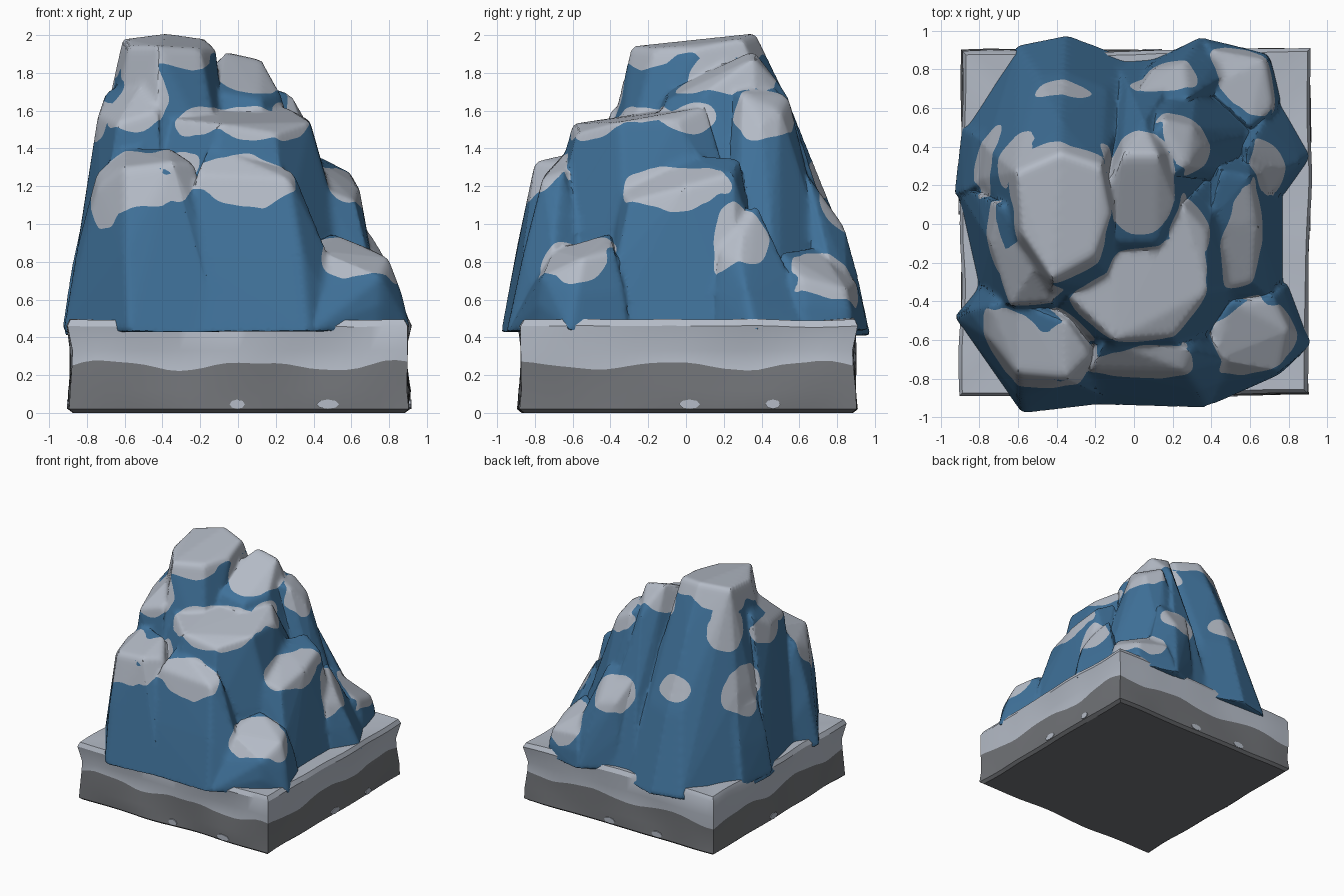
import bpy, bmesh, math
from mathutils import Vector, noise

if "Cube" in bpy.data.objects:
    bpy.data.objects.remove(bpy.data.objects["Cube"])


def material(name, rgb):
    m = bpy.data.materials.new(name)
    m.diffuse_color = (*rgb, 1)
    m.use_nodes = True
    m.node_tree.nodes["Principled BSDF"].inputs["Base Color"].default_value = m.diffuse_color
    return m


BLUE = material("blue rock", (0.05, 0.165, 0.32))
SNOW = material("pale snow", (0.46, 0.50, 0.57))
GREY = material("grey stone", (0.165, 0.172, 0.185))

scene_col = bpy.context.scene.collection
rocks = bpy.data.collections.new("rock helpers")
scene_col.children.link(rocks)


def make_object(name, bm, mats, col=scene_col):
    me = bpy.data.meshes.new(name)
    bm.to_mesh(me)
    bm.free()
    for m in mats:
        me.materials.append(m)
    ob = bpy.data.objects.new(name, me)
    col.objects.link(ob)
    return ob


def smooth(ob, deg=30):
    bpy.ops.object.select_all(action='DESELECT')
    ob.select_set(True)
    bpy.context.view_layer.objects.active = ob
    bpy.ops.object.shade_smooth_by_angle(angle=math.radians(deg))


def column(name, top, foot):
    """Convex rock buttress: tilted top, wide foot, slightly bulging waist."""
    z0 = 0.41 + 0.003 * len(rocks.objects)
    pts = [Vector(p) for p in top]
    feet = [Vector((x, y, z0)) for x, y in foot]
    mid = []
    for f in feet:
        t = min(top, key=lambda p: (p[0] - f.x) ** 2 + (p[1] - f.y) ** 2)
        mid.append(f.lerp(Vector(t), 0.5))
    c = sum(mid, Vector()) / len(mid)
    for m in mid:
        m.x += (m.x - c.x) * 0.06
        m.y += (m.y - c.y) * 0.06
    bm = bmesh.new()
    for p in pts + mid + feet:
        bm.verts.new(p)
    bmesh.ops.convex_hull(bm, input=bm.verts[:])
    loose = [v for v in bm.verts if not v.link_faces]
    bmesh.ops.delete(bm, geom=loose, context='VERTS')
    bmesh.ops.recalc_face_normals(bm, faces=bm.faces[:])
    ob = make_object(name, bm, [BLUE], rocks)
    ob.hide_render = True


# Rock buttresses, from the summit outwards
column("summit", [(-.61, .27, 1.98), (-.58, -.05, 1.94), (-.42, -.29, 1.94), (-.2, -.17, 1.93), (-.12, .05, 1.93),
                  (-.17, .3, 1.98), (-.38, .37, 2.01), (-.38, .53, 1.68)],
       [(-.35, .98), (-.6, .93), (-.88, .5), (-.92, .2), (-.78, -.2), (-.45, -.58), (.05, -.5), (.06, .82)])
column("left_shoulder", [(-.7, .1, 1.7), (-.74, -.1, 1.58), (-.64, -.42, 1.53), (-.42, -.4, 1.6),
                         (-.5, -.2, 1.76), (-.5, .1, 1.78)],
       [(-.92, .19), (-.8, -.35), (-.4, -.5), (-.4, .2)])
column("second_peak", [(-.1, -.1, 1.7), (.12, -.1, 1.66), (.22, .1, 1.7), (.12, .36, 1.88),
                       (-.06, .36, 1.92), (-.2, .1, 1.8), (.05, .53, 1.7)],
       [(-.1, -.6), (.4, -.5), (.6, .4), (.3, .88), (-.1, .85)])
column("back_shoulder", [(.2, .25, 1.7), (.28, .3, 1.69), (.36, .4, 1.55), (.3, .5, 1.6),
                         (.15, .54, 1.68), (.05, .4, 1.75)],
       [(.7, .2), (.72, .5), (.35, .85), (0, .8), (.1, .2)])
column("front_terrace", [(-.36, -.35, 1.56), (-.1, -.6, 1.53), (.2, -.58, 1.48), (.38, -.35, 1.54),
                         (.38, -.05, 1.55), (.25, .1, 1.62), (-.1, 0, 1.62)],
       [(-.5, -.7), (-.1, -.85), (.3, -.8), (.65, -.3), (.6, .4), (-.2, .1)])
column("right_ledge", [(.45, .28, 1.35), (.6, .25, 1.27), (.64, 0, 1.2), (.62, -.3, 1.12),
                       (.42, -.35, 1.2), (.38, 0, 1.36)],
       [(.78, .25), (.76, 0), (.78, -.4), (.3, -.5), (.3, .4), (.6, .45)])
column("front_left_ledge", [(-.75, -.42, 1.27), (-.74, -.6, 1.2), (-.6, -.78, 1.3), (-.35, -.8, 1.33),
                            (-.23, -.68, 1.32), (-.35, -.5, 1.4), (-.6, -.4, 1.4)],
       [(-.93, -.48), (-.58, -.98), (-.1, -.92), (-.1, -.3), (-.7, -.2)])
column("front_ledge", [(-.22, -.75, 1.26), (.27, -.76, 1.24), (.3, -.66, 1.27), (.1, -.55, 1.35), (-.15, -.6, 1.42)],
       [(-.3, -.93), (-.1, -.925), (.38, -.95), (.6, -.75), (.4, -.4), (-.3, -.4)])
column("low_front_right", [(.4, -.55, .9), (.42, -.7, .86), (.76, -.76, .72), (.8, -.55, .82),
                           (.72, -.38, .86), (.5, -.4, .95)],
       [(.39, -.94), (.74, -.77), (.92, -.62), (.8, -.3), (.3, -.3)])
column("low_back_right", [(.4, .9, .7), (.68, .85, .65), (.72, .6, .72), (.6, .5, .85), (.38, .7, .88)],
       [(.36, .96), (.7, .88), (.76, .65), (.6, .35), (.2, .7)])
column("right_spur", [(.58, .38, 1.1), (.7, .3, .95), (.78, .28, .82), (.72, .18, .85), (.58, .2, 1.05)],
       [(.93, .36), (.78, .15), (.5, .1), (.5, .5), (.75, .66)])
column("back_ledge", [(.02, .68, 1.2), (.1, .8, 1.02), (.26, .84, .98), (.28, .65, 1.25), (.15, .6, 1.3)],
       [(.35, .97), (.08, .84), (-.1, .6), (.45, .5), (.6, .85)])
column("left_spur", [(-.82, .2, 1.05), (-.78, .42, 1.05), (-.65, .48, 1.3), (-.64, .15, 1.35)],
       [(-.93, .15), (-.89, .5), (-.5, .7), (-.5, 0)])

# Unite the buttresses into one mountain
parts = list(rocks.objects)
body = parts[0]
rocks.objects.unlink(body)
scene_col.objects.link(body)
mod = body.modifiers.new("unite", 'BOOLEAN')
mod.operation = 'UNION'
mod.operand_type = 'COLLECTION'
mod.collection = rocks
mod.solver = 'EXACT'
deps = bpy.context.evaluated_depsgraph_get()
united = bpy.data.meshes.new_from_object(body.evaluated_get(deps))
bm = bmesh.new()
bm.from_mesh(united)
for ob in parts:
    bpy.data.objects.remove(ob)
bpy.data.collections.remove(rocks)

# Split into small faces and soften the creases
bmesh.ops.remove_doubles(bm, verts=bm.verts[:], dist=0.001)
bmesh.ops.triangulate(bm, faces=bm.faces[:])
for _ in range(8):
    long_edges = [e for e in bm.edges if e.calc_length() > 0.035]
    if not long_edges or len(bm.faces) > 100000:
        break
    bmesh.ops.subdivide_edges(bm, edges=long_edges, cuts=1)
    bmesh.ops.triangulate(bm, faces=[f for f in bm.faces if len(f.verts) > 3])
for _ in range(4):
    bmesh.ops.smooth_vert(bm, verts=bm.verts[:], factor=0.4,
                          use_axis_x=True, use_axis_y=True, use_axis_z=True)

# Snow patches: centre and radii
patches = [
    (-.43, .05, 1.95, .36, .46, .2), (-.56, -.3, 1.68, .2, .2, .26), (-.6, .34, 1.65, .15, .14, .2),
    (.02, .2, 1.78, .21, .29, .17), (.27, .42, 1.57, .17, .17, .17), (.05, -.33, 1.53, .38, .36, .12),
    (.3, .0, 1.57, .14, .17, .09), (-.35, -.66, 1.32, .15, .2, .1),
    (.53, -.05, 1.17, .15, .32, .16), (-.55, -.65, 1.2, .31, .25, .22), (.05, -.7, 1.22, .29, .17, .15),
    (.62, -.6, .8, .26, .22, .15), (.56, .75, .7, .19, .25, .17), (.67, .28, .9, .13, .14, .22),
    (.15, .74, 1.05, .16, .15, .16), (-.75, .3, 1.15, .13, .18, .2), (-.38, .7, 1.22, .15, .11, .1),
    (-.72, -.08, 1.55, .1, .2, .12)]


def snow_field(p):
    """Negative inside snow, positive on bare rock."""
    near = min(math.sqrt(((p.x - x) / a) ** 2 + ((p.y - y) / b) ** 2 + ((p.z - z) / c) ** 2)
               for x, y, z, a, b, c in patches)
    return near - 1.02 + 0.3 * noise.noise(p * 5) + 0.1 * noise.noise(p * 11) + 1e-6


# Cut the faces along the snow line, then colour each side
field = {v: snow_field(v.co) for v in bm.verts}
cuts = set()
for e in bm.edges[:]:
    a, b = e.verts
    fa, fb = field[a], field[b]
    if fa * fb < 0:
        fac = min(max(fa / (fa - fb), 0.02), 0.98)
        cuts.add(bmesh.utils.edge_split(e, a, fac)[1])
for f in bm.faces[:]:
    hits = [v for v in f.verts if v in cuts]
    if len(hits) == 2:
        bmesh.utils.face_split(f, hits[0], hits[1])
for f in bm.faces:
    f.material_index = int(sum(field.get(v, 0) for v in f.verts) < 0)
mountain = make_object("mountain", bm, [BLUE, SNOW])
smooth(mountain)

# Plinth: rings around an uneven square, grey below a wavy snow line
N = 28


def plinth_point(u, v, z, inset):
    s = 0.9 - inset + 0.02 * noise.noise(Vector((u * 2, v * 2, z * 5)))
    return u * s + .005, v * (s - .008) + .01


loop = []
for (cx, cy), (dx, dy) in zip([(-1, -1), (1, -1), (1, 1), (-1, 1)], [(1, 0), (0, 1), (-1, 0), (0, -1)]):
    loop += [(cx + dx * 2 * i / N, cy + dy * 2 * i / N) for i in range(N)]
bm = bmesh.new()
rings = []
for k, (z, inset) in enumerate([(0, .025), (.02, .0), (.12, .004), (.25, .014), (.33, .014), (.46, .002), (.495, .02)]):
    ring = []
    for i, (u, v) in enumerate(loop):
        h = z
        if k == 3:
            h += 0.022 * math.sin(i * 2 * math.pi * 9 / len(loop)) + 0.02 * noise.noise(Vector((u * 4, v * 4, 3)))
        elif k > 4:
            h += 0.015 * noise.noise(Vector((u * 2, v * 2, 7)))
        ring.append(bm.verts.new((*plinth_point(u, v, z, inset), h)))
    rings.append(ring)
for k in range(len(rings) - 1):
    for i in range(len(loop)):
        j = (i + 1) % len(loop)
        f = bm.faces.new((rings[k][i], rings[k][j], rings[k + 1][j], rings[k + 1][i]))
        f.material_index = int(k >= 3)
bm.faces.new(rings[0][::-1])
centre = bm.verts.new((0, 0, .47))
for i in range(len(loop)):
    f = bm.faces.new((rings[-1][i], rings[-1][(i + 1) % len(loop)], centre))
    f.material_index = 1
smooth(make_object("plinth", bm, [GREY, SNOW]))

# Small snow flecks: thin plates low on the plinth sides
for n, (u, v, w) in enumerate([(-.01, -1, .04), (.52, -1, .06), (1, .01, .055), (1, .5, .04),
                               (.1, 1, .05), (-.4, 1, .05), (-1, .1, .05)]):
    bm = bmesh.new()
    bmesh.ops.create_cone(bm, cap_ends=True, segments=8, radius1=1, radius2=1, depth=1)
    for p in bm.verts:
        across, up, out = p.co.x * w, p.co.y * .025 + .046, p.co.z * .009
        x, y = plinth_point(u, v, .046, .0)
        p.co = (x + across, y + out, up) if abs(v) == 1 else (x + out, y + across, up)
    bmesh.ops.recalc_face_normals(bm, faces=bm.faces[:])
    make_object(f"snow_fleck_{n + 1}", bm, [SNOW])
